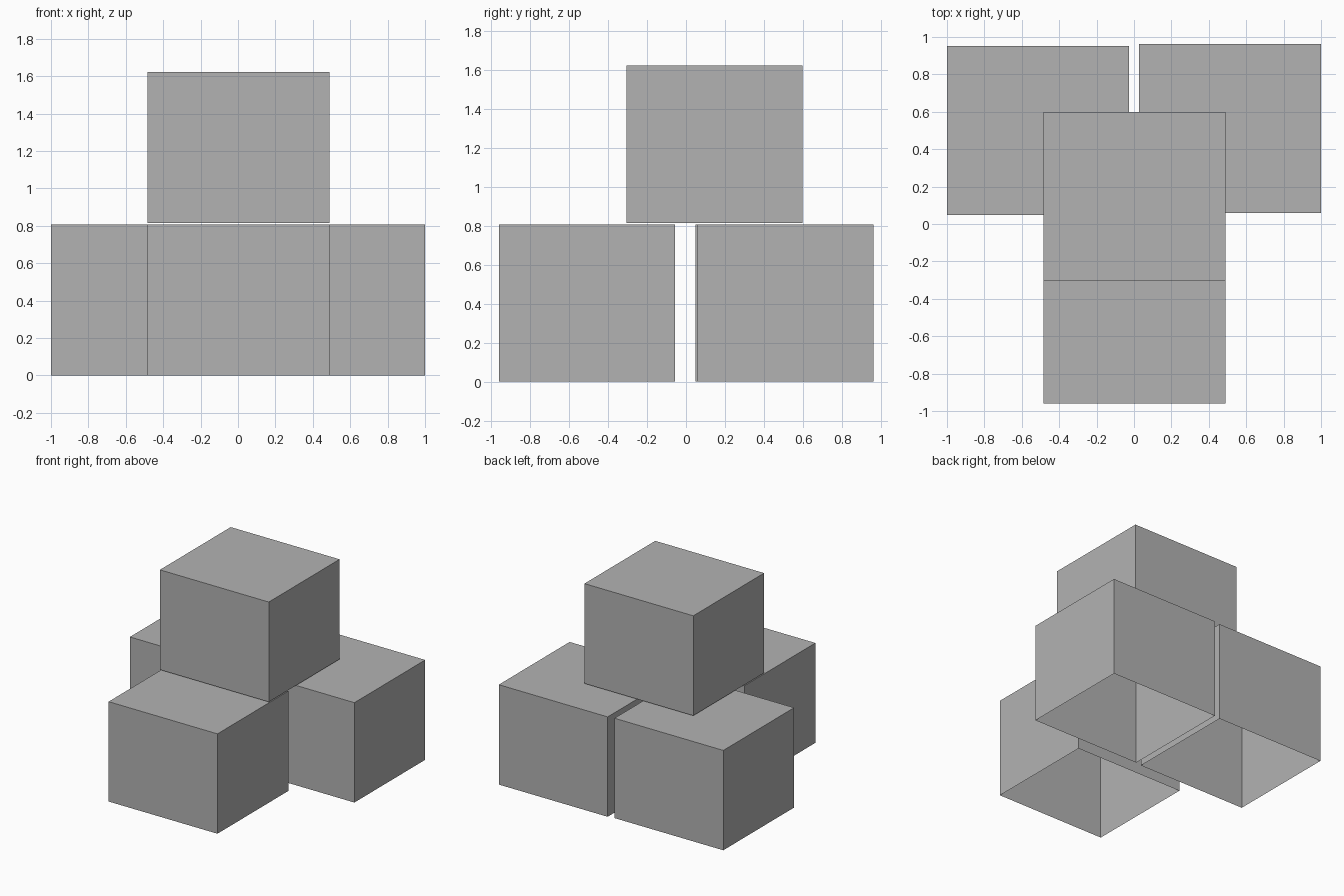
import bpy
import bmesh
from mathutils import Matrix, Vector

default = bpy.data.objects.get("Cube")
if default:
    bpy.data.objects.remove(default, do_unlink=True)

SIZE = Vector((0.973, 0.904, 0.807))

# Plain grey material
GREY = (0.45, 0.45, 0.45, 1.0)
grey = bpy.data.materials.new("grey")
grey.use_nodes = True
grey.diffuse_color = GREY
grey.node_tree.nodes["Principled BSDF"].inputs["Base Color"].default_value = GREY

# Hollow crate shell, open underneath, with its origin at the base
shell = bpy.data.meshes.new("crate_shell")
bm = bmesh.new()
bmesh.ops.create_cube(bm, size=1.0)
bmesh.ops.transform(bm, verts=bm.verts,
                    matrix=Matrix.Diagonal(SIZE.to_4d()) @ Matrix.Translation((0, 0, 0.5)))
bm.normal_update()
bottom = [f for f in bm.faces if f.normal.z < -0.5]
bmesh.ops.delete(bm, geom=bottom, context='FACES_ONLY')
bm.to_mesh(shell)
bm.free()
shell.materials.append(grey)


def add_crate(name, x, y, z=0.0):
    crate = bpy.data.objects.new(name, shell)
    crate.location = (x, y, z)
    bpy.context.collection.objects.link(crate)


# Three crates on the ground and one stacked on top
add_crate("front_crate", 0.002, -0.508)
add_crate("back_right_crate", -0.5135, 0.5)
add_crate("back_left_crate", 0.5135, 0.51)
add_crate("top_crate", 0.002, 0.147, 0.815)
